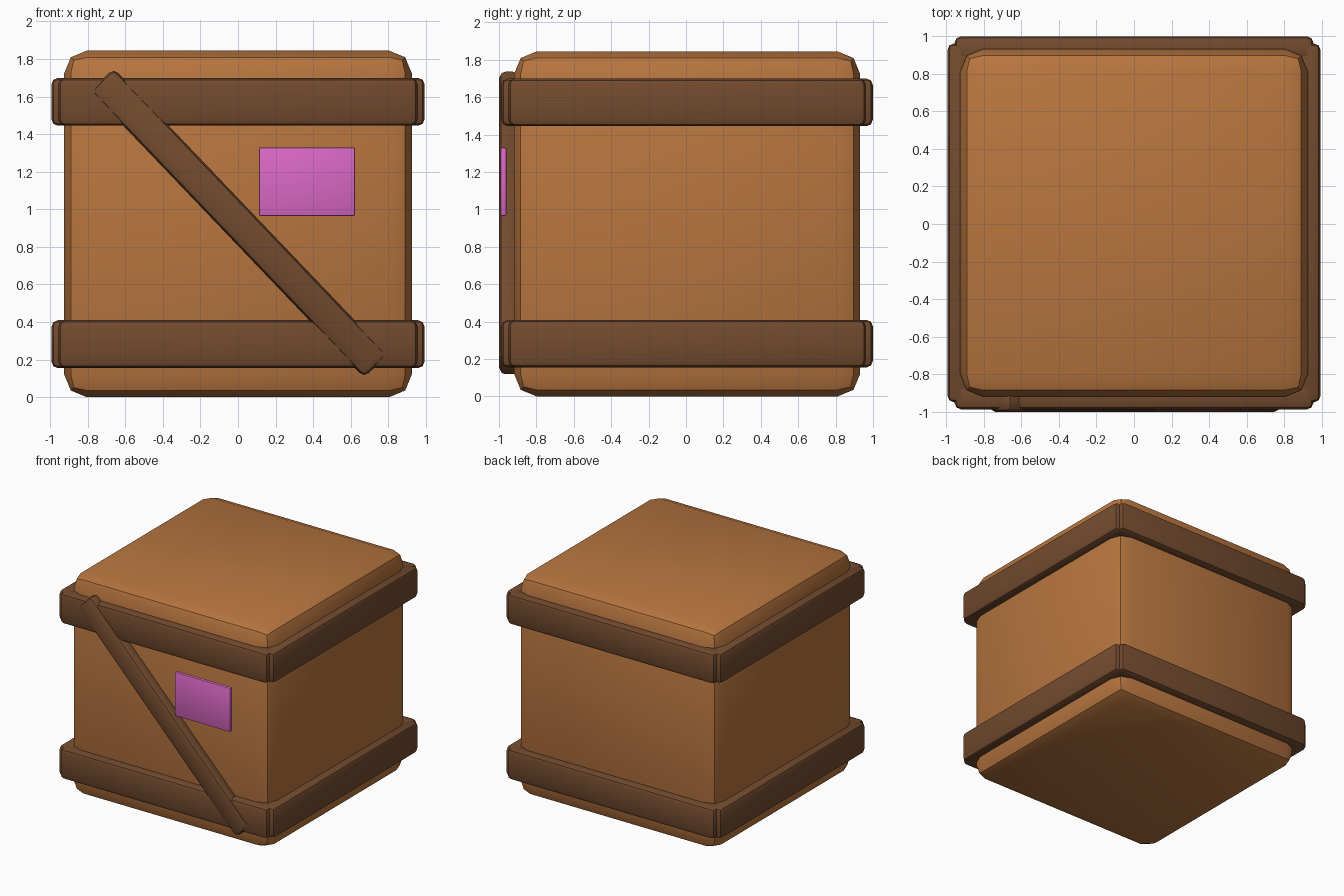
import bpy
import math

if "Cube" in bpy.data.objects:
    bpy.data.objects.remove(bpy.data.objects["Cube"])


def material(name, rgb):
    m = bpy.data.materials.new(name)
    m.diffuse_color = (*rgb, 1)
    m.use_nodes = True
    m.node_tree.nodes["Principled BSDF"].inputs["Base Color"].default_value = m.diffuse_color
    return m


WOOD = material("light wood", (0.48, 0.18, 0.05))
TRIM = material("dark wood", (0.17, 0.07, 0.028))
PINK = material("pink label", (0.71, 0.14, 0.56))


def block(name, size, centre, mat, bevel, segments=2, tilt=0.0):
    """Bevelled box, smooth except for its sharp middle bevel loops."""
    bpy.ops.mesh.primitive_cube_add(size=1)
    ob = bpy.context.object
    ob.name = name
    ob.scale = size
    bpy.ops.object.transform_apply(location=False, rotation=False, scale=True)
    ob.location = centre
    ob.rotation_euler.y = tilt
    ob.data.materials.append(mat)
    mod = ob.modifiers.new("Bevel", 'BEVEL')
    mod.width = bevel
    mod.segments = segments
    mod.limit_method = 'NONE'
    bpy.ops.object.modifier_apply(modifier=mod.name)
    bpy.ops.object.shade_smooth_by_angle(angle=math.radians(30))
    return ob


CY = 0.006        # the front brace pushes the crate slightly back
MID = 0.922       # middle height
OUT = 0.993       # outer face of the bands
THICK = 0.14
LENGTH = 1.91
BAND_H = 0.255

# Crate body
block("crate_body", (1.85, 1.85, 1.844), (0, CY, MID), WOOD, 0.12)

# Two bands of four planks each
for level, z in (("lower", 0.282), ("upper", 1.572)):
    for side, s in (("front", -1), ("back", 1)):
        block(f"{level}_{side}_plank", (LENGTH, THICK, BAND_H),
              (0, CY + s * (OUT - THICK / 2), z), TRIM, 0.035)
    for side, s in (("left", -1), ("right", 1)):
        block(f"{level}_{side}_plank", (THICK, LENGTH, BAND_H),
              (s * (OUT - THICK / 2), CY, z), TRIM, 0.035)

# Diagonal brace across the front
block("diagonal_brace", (2.11, 0.11, 0.175), (0.005, -0.945, 0.927), TRIM,
      0.035, tilt=math.radians(46.3))

# Label plate
block("label", (0.51, 0.03, 0.365), (0.367, -0.976, 1.147), PINK, 0.008)
